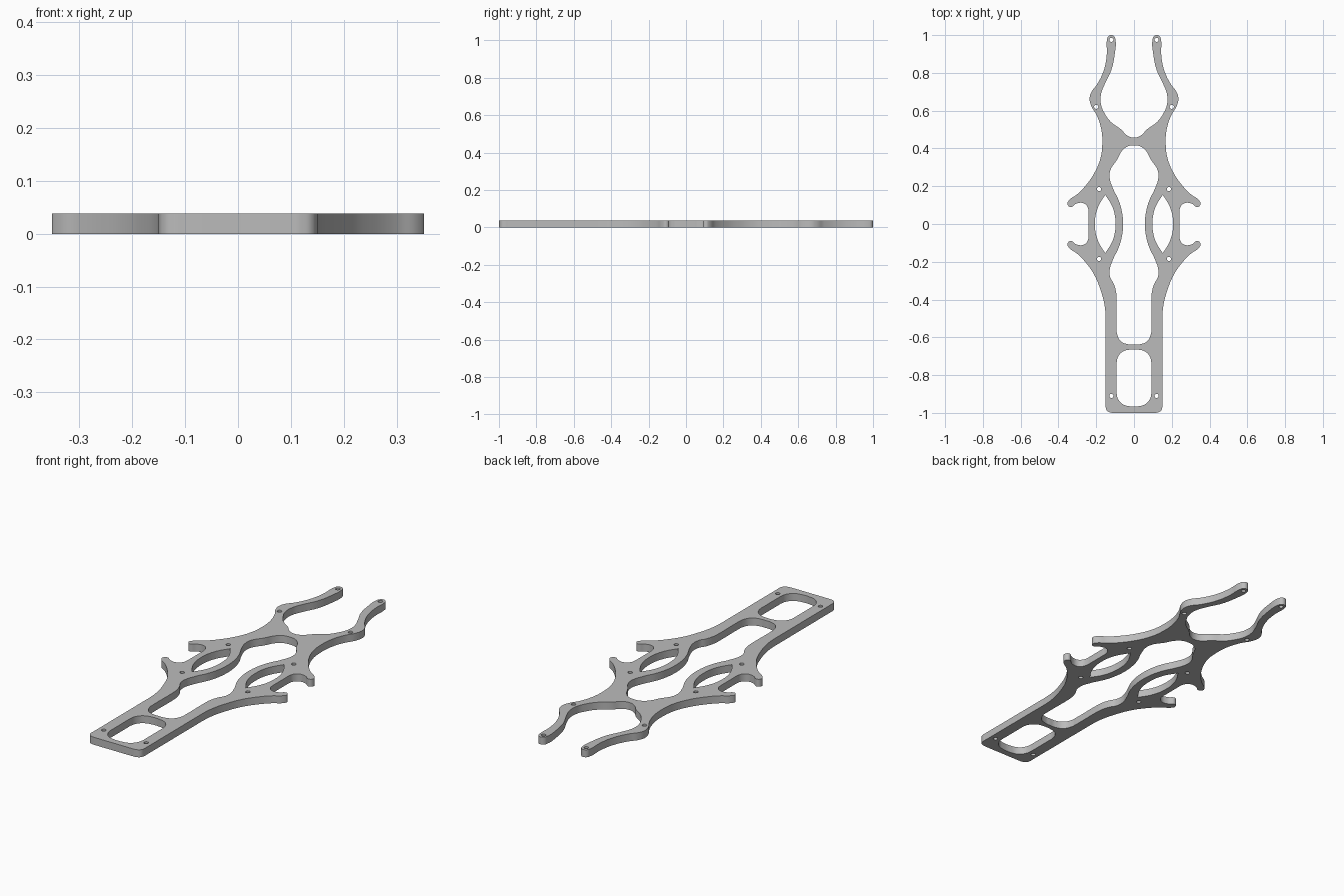
import bpy
import bmesh
import math

THICKNESS = 0.038

cube = bpy.data.objects.get("Cube")
if cube:
    bpy.data.objects.remove(cube, do_unlink=True)


def make_material(name, value):
    material = bpy.data.materials.new(name)
    material.use_nodes = True
    colour = (value, value, value, 1)
    material.diffuse_color = colour
    material.node_tree.nodes["Principled BSDF"].inputs["Base Color"].default_value = colour
    return material


def mirror_x(points):
    """Close a right-hand half path with its left-hand reflection."""
    return points + [(-x, y) for x, y in reversed(points) if x > 0]


def flip_y(points):
    return [(x, -y) for x, y in reversed(points)]


def add_loop(curve, points, corners=()):
    """Smooth closed loop; points listed in corners keep a sharp angle."""
    spline = curve.splines.new("BEZIER")
    spline.bezier_points.add(len(points) - 1)
    spline.use_cyclic_u = True
    spline.resolution_u = 6
    for index, (knot, (x, y)) in enumerate(zip(spline.bezier_points, points)):
        knot.co = (x, y, 0)
        kind = "VECTOR" if index in corners else "AUTO"
        knot.handle_left_type = knot.handle_right_type = kind


def add_circle(curve, cx, cy, radius, count=8):
    angles = [math.tau * i / count for i in range(count)]
    add_loop(curve, [(cx + radius * math.cos(a), cy + radius * math.sin(a)) for a in angles])


def rounded_box(half_width, low, high, rx, ry):
    """Right half of a box with elliptical corners, from bottom to top."""
    steps = [math.radians(a) for a in (-90, -60, -30, 0)]
    lower = [(half_width - rx + rx * math.cos(a), low + ry + ry * math.sin(a)) for a in steps]
    upper = [(x, low + high - y) for x, y in reversed(lower)]
    return lower + [(half_width, low + ry * 1.2), (half_width, high - ry * 1.2)] + upper


plate = bpy.data.curves.new("plate_profile", "CURVE")
plate.dimensions = "2D"
plate.fill_mode = "BOTH"
plate.extrude = THICKNESS / 2

# Outer edge: tail, side hooks and front arms
tail = [(0, -1), (0.1, -1), (0.12, -0.999), (0.141, -0.99), (0.15, -0.97),
        (0.15, -0.95), (0.15, -0.54), (0.15, -0.5), (0.156, -0.43)]
hook = [(0.177, -0.35), (0.21, -0.27), (0.255, -0.205), (0.3, -0.158),
        (0.345, -0.124), (0.352, -0.106), (0.337, -0.09), (0.305, -0.108),
        (0.27, -0.111), (0.248, -0.094), (0.24, -0.065), (0.24, -0.045)]
arm = [(0.168, 0.42), (0.173, 0.5), (0.197, 0.575), (0.226, 0.625),
       (0.235, 0.665), (0.225, 0.7), (0.195, 0.74), (0.158, 0.82),
       (0.144, 0.9), (0.143, 0.975), (0.136, 0.993), (0.12, 1),
       (0.105, 0.993), (0.098, 0.975), (0.102, 0.9), (0.12, 0.815),
       (0.155, 0.74), (0.175, 0.685), (0.174, 0.63), (0.155, 0.585),
       (0.122, 0.54), (0.07, 0.502), (0.035, 0.468), (0, 0.457)]
add_loop(plate, mirror_x(tail + hook + flip_y(hook) + arm))

# Long central opening
waist = [(0.125, -0.285), (0.129, -0.245), (0.112, -0.19), (0.079, -0.12), (0.063, -0.06)]
opening = [(0, -0.638), (0.03, -0.637), (0.07, -0.62), (0.09, -0.58), (0.092, -0.55),
           (0.092, -0.4), (0.094, -0.365), (0.108, -0.315)]
opening += waist + [(0.058, 0)] + flip_y(waist)
opening += [(0.09, 0.34), (0.065, 0.385), (0.035, 0.41), (0, 0.416)]
add_loop(plate, mirror_x(opening))

# Tail window
add_loop(plate, mirror_x(rounded_box(0.092, -0.965, -0.665, 0.07, 0.07)))

# Lens slots and screw holes on both sides
for side in (-1, 1):
    lens = [(0.152, -0.155), (0.192, -0.085), (0.207, 0), (0.192, 0.085),
            (0.152, 0.155), (0.112, 0.085), (0.098, 0), (0.112, -0.085)]
    add_loop(plate, [(side * x, y) for x, y in lens], corners=(0, 4))
    for x, y in [(0.12, 0.975), (0.2, 0.62), (0.185, 0.185), (0.185, -0.185), (0.12, -0.91)]:
        add_circle(plate, side * x, y, 0.011)

# Turn the filled profile into one welded solid
source = bpy.data.objects.new("plate_profile", plate)
bpy.context.collection.objects.link(source)
evaluated = source.evaluated_get(bpy.context.evaluated_depsgraph_get())
mesh = bpy.data.meshes.new_from_object(evaluated)
bpy.data.objects.remove(source, do_unlink=True)
bpy.data.curves.remove(plate)

bm = bmesh.new()
bm.from_mesh(mesh)
bmesh.ops.remove_doubles(bm, verts=bm.verts, dist=0.0002)
bmesh.ops.translate(bm, verts=bm.verts, vec=(0, 0, THICKNESS / 2))
bmesh.ops.recalc_face_normals(bm, faces=bm.faces)
bm.to_mesh(mesh)
bm.free()

mesh.name = "chassis_plate"
mesh.materials.clear()
mesh.materials.append(make_material("plain grey", 0.5))
chassis = bpy.data.objects.new("chassis_plate", mesh)
bpy.context.collection.objects.link(chassis)
bpy.ops.object.select_all(action="DESELECT")
chassis.select_set(True)
bpy.context.view_layer.objects.active = chassis
bpy.ops.object.shade_smooth_by_angle(angle=math.radians(30))
